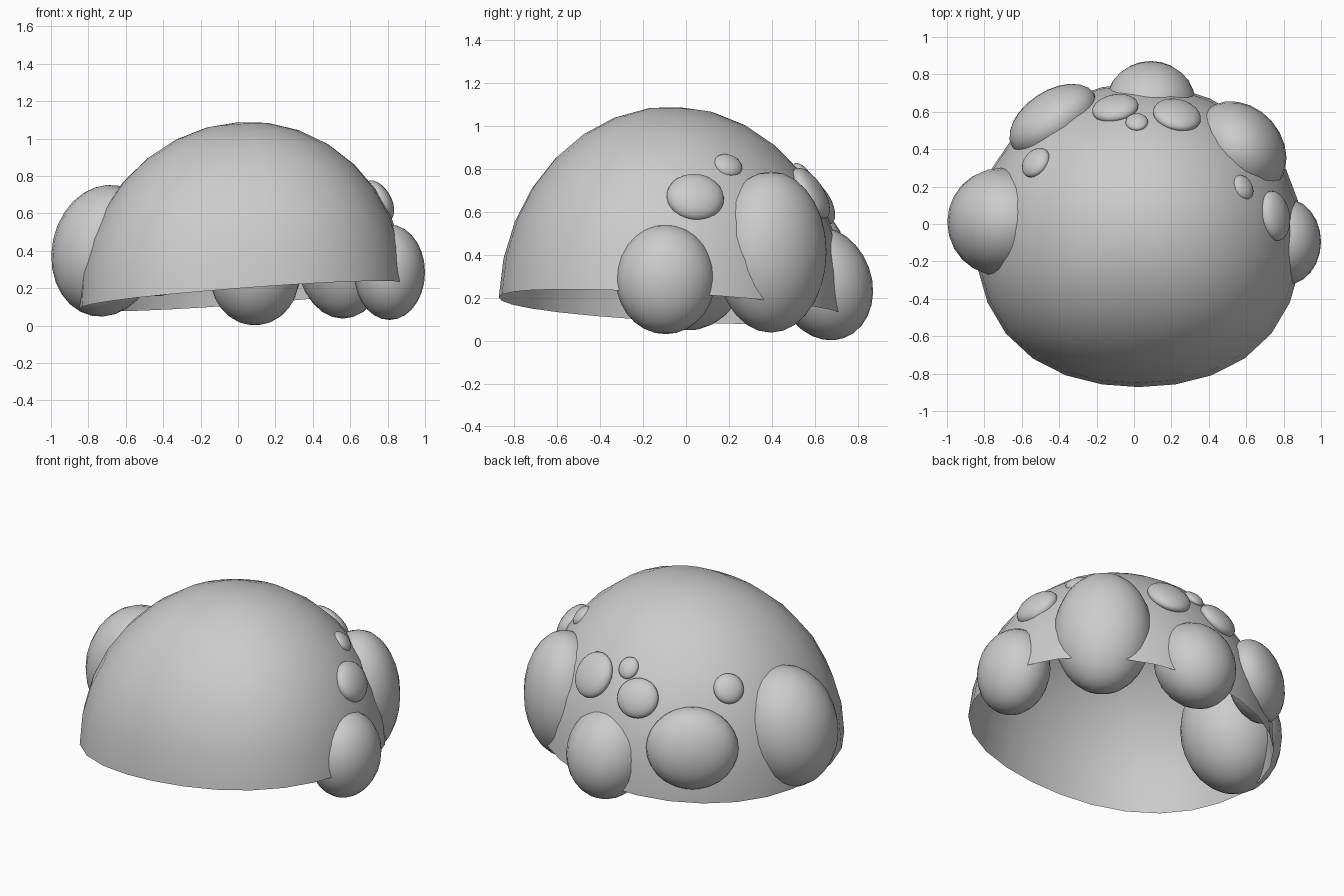
import bpy, bmesh
from math import sqrt, radians, cos, sin
from mathutils import Matrix, Vector

if "Cube" in bpy.data.objects:
    bpy.data.objects.remove(bpy.data.objects["Cube"])

# Dome: half ellipsoid whose open rim is sheared slightly out of level
CX, CY, CZ = 0.025, -0.06, 0.156
RX, RY, RZ = 0.875, 0.812, 0.93
SX, SY = 0.076, -0.055
LX, LY = -0.03, 0.033        # sideways drift of the top


def add_object(name, bm):
    mesh = bpy.data.meshes.new(name)
    for f in bm.faces:
        f.smooth = True
    bm.to_mesh(mesh)
    bm.free()
    obj = bpy.data.objects.new(name, mesh)
    bpy.context.collection.objects.link(obj)
    return obj


def blob(name, center, frame, radii):
    """Ellipsoid with radii along tangent, outward and up axes of the frame."""
    bm = bmesh.new()
    bmesh.ops.create_uvsphere(bm, u_segments=24, v_segments=14, radius=1)
    m = Matrix.Translation(center) @ frame.to_4x4() @ Matrix.Diagonal((*radii, 1))
    bmesh.ops.transform(bm, matrix=m, verts=bm.verts)
    return add_object(name, bm)


def frame_from(tangent, outward, up):
    return Matrix((tangent, outward, up)).transposed()


def rim_blob(name, center, outward, radii, lean=0):
    """Large blob: upright frame facing outward, top leaning inward."""
    out = Vector((*outward, 0)).normalized()
    up = Vector((0, 0, 1))
    a = radians(lean)
    o, u = out * cos(a) + up * sin(a), up * cos(a) - out * sin(a)
    return blob(name, Vector(center), frame_from(o.cross(u), o, u), radii)


def dome_point(dx, dy, h):
    """Unit hemisphere point to dome surface; the front plan is a bit squarer."""
    r2 = dx * dx + dy * dy
    if dy < 0 and r2 > 1e-6:
        f = 1 + 0.04 * (2 * dx * dy / r2) ** 2
        dx, dy = dx * f, dy * f
    x, y = dx * RX, dy * RY
    return Vector((CX + x + LX * h, CY + y + LY * h, CZ + RZ * h + SX * x + SY * y))


def surface_blob(name, x, y, radii, sink=0.0):
    """Small flat blob lying on the dome surface at x, y."""
    h = 0.5
    for _ in range(12):
        dx, dy = (x - CX - LX * h) / RX, (y - CY - LY * h) / RY
        h = sqrt(max(0, 1 - dx * dx - dy * dy))
    p = dome_point(dx, dy, h)
    n = Vector((RZ * dx / (RX * h) - SX, RZ * dy / (RY * h) - SY, 1)).normalized()
    t = n.cross(Vector((0, 0, 1))).normalized()
    return blob(name, p - n * sink, frame_from(t, n, t.cross(n)), radii)


# Open dome shell
bm = bmesh.new()
bmesh.ops.create_uvsphere(bm, u_segments=28, v_segments=16, radius=1)
bmesh.ops.delete(bm, geom=[v for v in bm.verts if v.co.z < -0.01], context='VERTS')
for v in bm.verts:
    v.co = dome_point(*v.co)
add_object("dome_shell", bm)

# Large blobs around the rim
rim_blob("left_blob", (-0.71, 0.01, 0.4), (-1, 0), (0.29, 0.285, 0.355), 12)
rim_blob("back_left_blob", (-0.432, 0.555, 0.395), (-0.55, 0.83), (0.262, 0.155, 0.24), 8)
rim_blob("back_blob", (0.09, 0.645, 0.266), (0, 1), (0.24, 0.22, 0.27), 20)
rim_blob("back_right_blob", (0.56, 0.395, 0.412), (0.75, 0.66), (0.28, 0.235, 0.375))
rim_blob("right_blob", (0.81, -0.095, 0.285), (1, 0), (0.232, 0.19, 0.255))

# Small flat blobs higher up the dome
surface_blob("right_spot", 0.762, 0.045, (0.135, 0.065, 0.12), 0.012)
surface_blob("right_small_spot", 0.59, 0.2, (0.07, 0.035, 0.065), 0.012)
surface_blob("back_right_spot", 0.23, 0.582, (0.13, 0.055, 0.135))
surface_blob("back_spot", -0.1, 0.618, (0.125, 0.055, 0.115))
surface_blob("back_small_spot", 0.015, 0.545, (0.06, 0.03, 0.065))
surface_blob("left_spot", -0.525, 0.328, (0.088, 0.045, 0.088))
